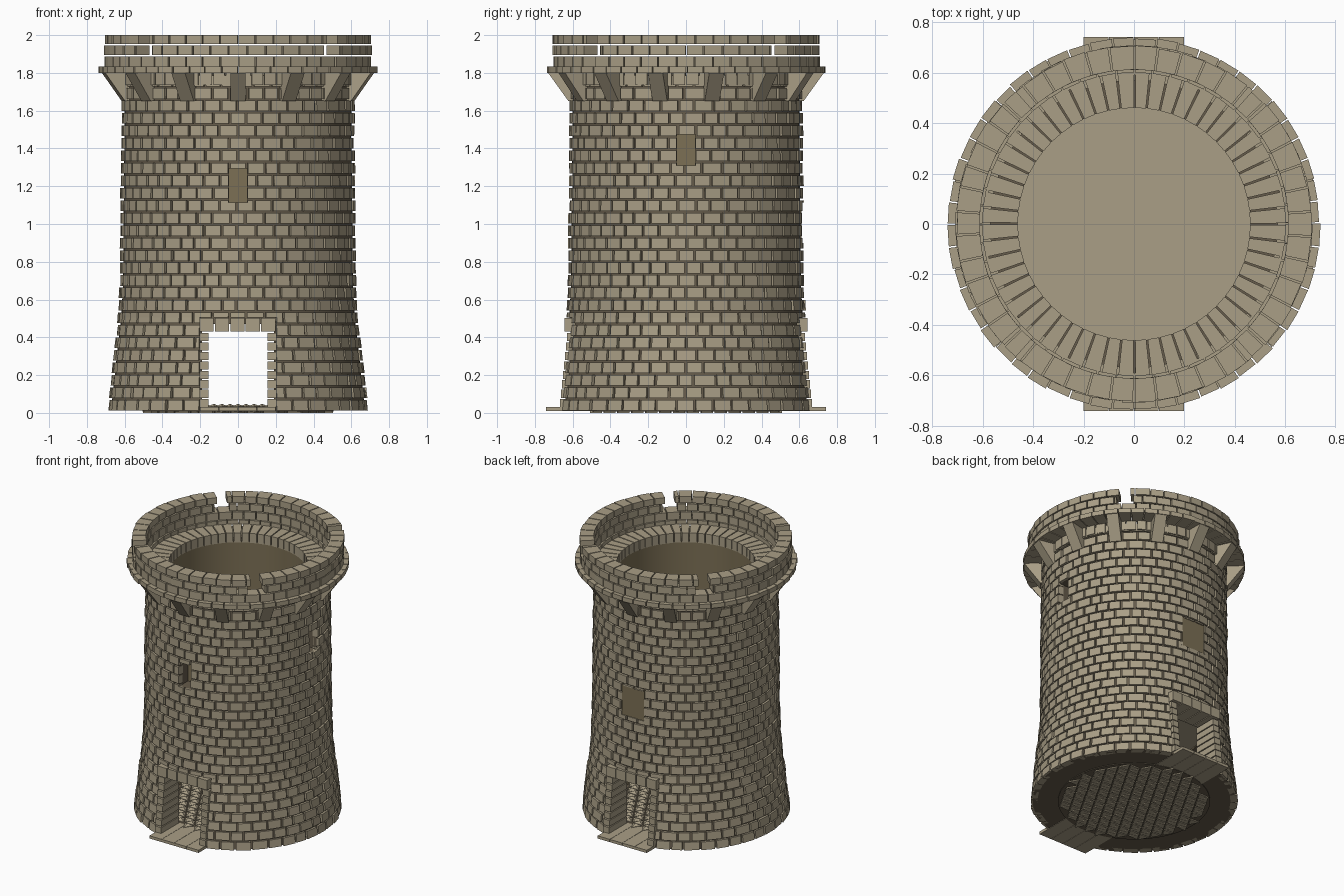
import bpy, bmesh, math, random
from math import sin, cos, pi, radians, asin

if "Cube" in bpy.data.objects:
    bpy.data.objects.remove(bpy.data.objects["Cube"])

random.seed(4)


def material(name, rgb):
    m = bpy.data.materials.new(name)
    m.diffuse_color = (*rgb, 1)
    m.use_nodes = True
    m.node_tree.nodes["Principled BSDF"].inputs["Base Color"].default_value = m.diffuse_color
    return m


STONE = material("pale stone", (0.40, 0.345, 0.24))
MORTAR = material("dark mortar", (0.13, 0.105, 0.07))
LINING = material("brown lining", (0.20, 0.16, 0.09))


def finish(bm, name, *mats):
    bmesh.ops.recalc_face_normals(bm, faces=bm.faces[:])
    me = bpy.data.meshes.new(name)
    bm.to_mesh(me)
    bm.free()
    ob = bpy.data.objects.new(name, me)
    bpy.context.collection.objects.link(ob)
    for m in mats:
        me.materials.append(m)
    return ob


def polar(r, a, z):
    # angle zero is the front, a quarter turn is the right side
    return (r * sin(a), -r * cos(a), z)


def hexa(bm, pts):
    v = [bm.verts.new(p) for p in pts]
    for f in ((0, 1, 2, 3), (7, 6, 5, 4), (0, 4, 5, 1), (1, 5, 6, 2), (2, 6, 7, 3), (3, 7, 4, 0)):
        bm.faces.new([v[i] for i in f])


def box(bm, x0, x1, y0, y1, z0, z1):
    hexa(bm, [(x, y, z) for z in (z0, z1) for x, y in ((x0, y0), (x1, y0), (x1, y1), (x0, y1))])


def wedge(bm, a0, a1, z0, z1, ri, ro0, ro1):
    hexa(bm, [polar(r, a, z) for z, ro in ((z0, ro0), (z1, ro1))
              for r, a in ((ri, a0), (ro, a0), (ro, a1), (ri, a1))])


def ring(bm, n, z0, z1, ri, ro0, ro1, shift=0.0, gap=0.01, jitter=0.12, blocked=()):
    """One course of stones, interrupted by blocked (centre, half width) angles."""
    step = 2 * pi / n
    cuts = [(i + shift + random.uniform(-jitter, jitter)) * step for i in range(n)]
    cuts.append(cuts[0] + 2 * pi)
    g = gap / ro0 / 2
    for a, b in zip(cuts, cuts[1:]):
        parts = [(a + g, b - g)]
        for c, h in blocked:
            for turn in (0, 2 * pi):
                lo, hi = c + turn - h, c + turn + h
                parts = [q for p, s in parts
                         for q in ([(p, s)] if s <= lo or p >= hi else [(p, min(s, lo)), (max(p, hi), s)])
                         if q[1] - q[0] > 0.008]
        d = random.uniform(-0.004, 0.004)
        for p, s in parts:
            wedge(bm, p, s, z0, z1, ri, ro0 + d, ro1 + d)


PROFILE = [(0.0, 0.69), (0.3, 0.658), (0.5, 0.634), (0.7, 0.624), (1.2, 0.62), (2.0, 0.612)]


def wall_r(z):
    for (z0, r0), (z1, r1) in zip(PROFILE, PROFILE[1:]):
        if z <= z1:
            return r0 + (r1 - r0) * (z - z0) / (z1 - z0)


# openings: angle, half width, bottom, top
DOORS = [(0, 0.205, 0.0, 0.505), (pi, 0.205, 0.0, 0.505)]
WINDOWS = [(0, 0.05, 1.115, 1.295), (pi / 2, 0.05, 1.31, 1.475), (pi, 0.09, 0.90, 1.12)]

# wall courses
bm = bmesh.new()
N, BASE, TOP = 27, 0.013, 1.795
h = (TOP - BASE) / N
for i in range(N):
    z0, z1 = BASE + i * h, BASE + (i + 1) * h - 0.01
    # split a course at window sills and heads
    edges = [e for w in WINDOWS + DOORS for e in w[2:] if z0 + 0.006 < e < z1 - 0.006]
    levels = sorted([z0, z1] + edges)
    state = random.getstate()
    for lo, hi in zip(levels, levels[1:]):
        random.setstate(state)
        mid = (lo + hi) / 2
        block = [(a, asin(w / wall_r(mid))) for a, w, b, t in DOORS + WINDOWS if b < mid < t]
        ring(bm, 42, lo, hi, wall_r(mid) - 0.045, wall_r(lo), wall_r(hi),
             shift=0.5 * (i % 2), gap=0.013, blocked=block)
finish(bm, "wall_stones", STONE)

# solid wall core behind the stones, with a lined shaft
outline = [(0.50, 0.013)] + [(wall_r(z) - 0.016, z) for z in (0.013, 0.3, 0.5, 0.7, 1.2, 1.74)]
outline += [(0.462, 1.74), (0.462, 0.55), (0.50, 0.55)]
bm = bmesh.new()
SEG = 84
loops = [[bm.verts.new(polar(r, 2 * pi * k / SEG, z)) for k in range(SEG)] for r, z in outline]
for j, lower in enumerate(loops):
    upper = loops[(j + 1) % len(loops)]
    for k in range(SEG):
        f = bm.faces.new((lower[k], lower[(k + 1) % SEG], upper[(k + 1) % SEG], upper[k]))
        f.material_index = 1 if j in (7, 9) else 0
core = finish(bm, "wall_core", MORTAR, LINING)

# cutters for the doorway passage and the window recesses
bm = bmesh.new()
box(bm, -0.19, 0.19, -0.9, 0.9, -0.1, 0.47)
box(bm, -0.05, 0.05, -0.8, -0.50, 1.115, 1.295)
box(bm, 0.50, 0.8, -0.05, 0.05, 1.31, 1.475)
cutter = finish(bm, "opening_cutter", MORTAR)
cutter.hide_render = True
cutter.hide_viewport = True
mod = core.modifiers.new("openings", "BOOLEAN")
mod.operation = "DIFFERENCE"
mod.solver = "EXACT"
mod.object = cutter
bpy.context.view_layer.objects.active = core
core.select_set(True)
bpy.ops.object.shade_smooth_by_angle()

# window backs
bm = bmesh.new()
box(bm, -0.05, 0.05, -0.508, -0.50, 1.115, 1.295)
box(bm, 0.50, 0.508, -0.05, 0.05, 1.31, 1.475)
box(bm, -0.092, 0.092, 0.603, 0.612, 0.90, 1.12)
finish(bm, "window_backs", LINING)

# floor closing the shaft
bm = bmesh.new()
bmesh.ops.create_circle(bm, cap_ends=True, segments=SEG, radius=0.49)
bmesh.ops.translate(bm, verts=bm.verts[:], vec=(0, 0, 0.56))
finish(bm, "shaft_floor", STONE)

# door surrounds and thresholds, front and back
bm = bmesh.new()
for s in (-1, 1):
    def yspan(outer, inner):
        return sorted((s * outer, s * inner))
    rows = 8
    for i in range(rows):
        z0 = 0.03 + i * 0.4 / rows
        r = wall_r(z0) * 0.972
        for x0, x1 in ((-0.205, -0.155), (0.155, 0.205)):
            box(bm, x0, x1, *yspan(r, 0.46), z0, z0 + 0.4 / rows - 0.007)
    for i in range(5):
        x0 = -0.205 + i * 0.082
        box(bm, x0, x0 + 0.076, *yspan(0.642, 0.46), 0.432, 0.503)
    for i in range(4):
        x0 = -0.2 + i * 0.1
        box(bm, x0, x0 + 0.098, *yspan(0.74, 0.46), 0.01, 0.03)
finish(bm, "door_surrounds", STONE)

# ground floor: mortar slab with triangular tiles
bm = bmesh.new()
bmesh.ops.create_cone(bm, cap_ends=True, segments=SEG, radius1=0.505, radius2=0.505, depth=0.02)
bmesh.ops.translate(bm, verts=bm.verts[:], vec=(0, 0, 0.018))
finish(bm, "floor_slab", MORTAR)
bm = bmesh.new()
S = 0.085
H = S * math.sqrt(3) / 2
for j in range(-8, 8):
    for i in range(-14, 15):
        ox, oy = (i + 0.5 * (j % 2)) * S, j * H
        for up in (1, -1):
            cx, cy = (ox, oy + H / 3) if up > 0 else (ox + S / 2, oy + 2 * H / 3)
            if math.hypot(cx, cy) > 0.475:
                continue
            tri = [(cx + 0.048 * 0.86 * cos(a), cy + 0.048 * 0.86 * sin(a))
                   for a in (up * radians(90) + k * 2 * pi / 3 for k in range(3))]
            low = [bm.verts.new((x, y, 0.0)) for x, y in tri]
            top = [bm.verts.new((x, y, 0.033)) for x, y in tri]
            tip = bm.verts.new((cx, cy, 0.048))
            bm.faces.new(low)
            for k in range(3):
                n = (k + 1) % 3
                bm.faces.new((low[k], low[n], top[n], top[k]))
                bm.faces.new((top[k], top[n], tip))
finish(bm, "floor_tiles", STONE)

# wall walk and projecting rim
bm = bmesh.new()
ring(bm, 56, 1.735, 1.805, 0.46, 0.622, 0.622, gap=0.008, jitter=0.05)
finish(bm, "wall_walk", STONE)
bm = bmesh.new()
ring(bm, 52, 1.80, 1.833, 0.60, 0.737, 0.737, gap=0.006, jitter=0.05)
finish(bm, "rim", STONE)

# parapet with a narrow slot on each diagonal
bm = bmesh.new()
for i, (z0, z1, half) in enumerate(((1.833, 1.888, 0), (1.895, 1.945, 4.8), (1.953, 2.0, 3.2))):
    slots = [(radians(45 + 90 * k), radians(half)) for k in range(4)] if half else []
    ring(bm, 46, z0, z1, 0.612, 0.705, 0.705, shift=0.5 * (i % 2), gap=0.007,
         jitter=0.06, blocked=slots)
finish(bm, "parapet", STONE)

# sloping corbels under the rim
bm = bmesh.new()
for k in range(14):
    a = 2 * pi * k / 14
    pts = []
    for z, r in ((1.65, 0.622), (1.80, 0.73)):
        for rad, t in ((0.59, -0.04), (r, -0.04), (r, 0.04), (0.59, 0.04)):
            pts.append((rad * sin(a) + t * cos(a), -rad * cos(a) + t * sin(a), z))
    hexa(bm, pts)
finish(bm, "corbels", STONE)
